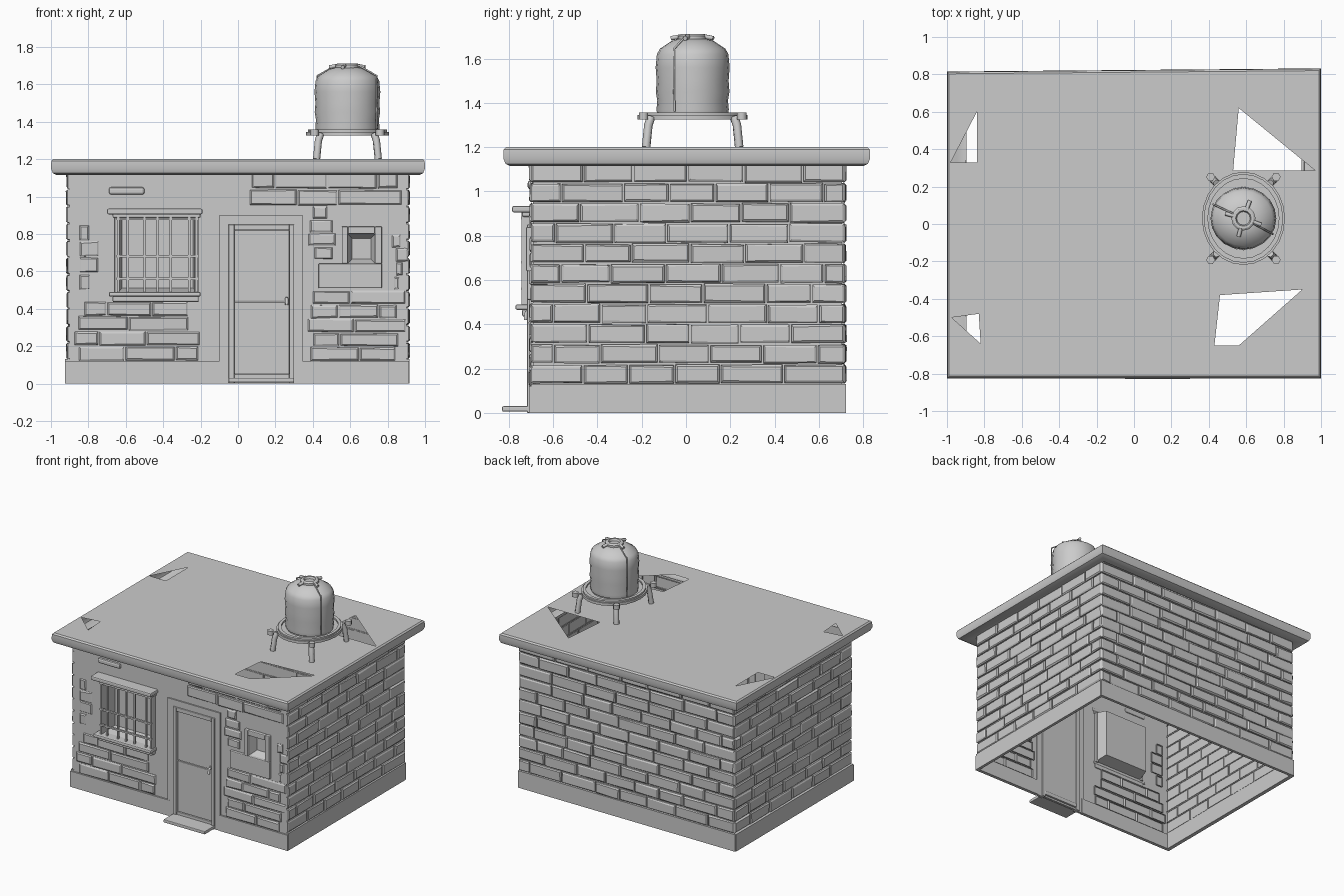
import bpy, bmesh, random
from math import sin, cos, pi, radians
from mathutils import Vector

if "Cube" in bpy.data.objects:
    bpy.data.objects.remove(bpy.data.objects["Cube"])

random.seed(4)
WX, WY0, WY1, TOP = 0.90, -0.69, 0.705, 1.14   # wall sheet planes
BX, BY = 0.585, 0.03                           # tank centre


def finish(name, bm, smooth=None, recalc=True):
    if recalc:
        bmesh.ops.recalc_face_normals(bm, faces=bm.faces)
    me = bpy.data.meshes.new(name)
    bm.to_mesh(me)
    bm.free()
    ob = bpy.data.objects.new(name, me)
    bpy.context.collection.objects.link(ob)
    if smooth:
        bpy.ops.object.select_all(action='DESELECT')
        ob.select_set(True)
        bpy.context.view_layer.objects.active = ob
        bpy.ops.object.shade_smooth_by_angle(angle=radians(smooth))
    return ob


def boxes(name, spans, bevel=0.0):
    """Each span is (x0, x1, y0, y1, z0, z1)."""
    bm = bmesh.new()
    for x0, x1, y0, y1, z0, z1 in spans:
        vs = bmesh.ops.create_cube(bm, size=1)['verts']
        for v in vs:
            v.co = Vector(((x0 + x1) / 2 + v.co.x * (x1 - x0),
                           (y0 + y1) / 2 + v.co.y * (y1 - y0),
                           (z0 + z1) / 2 + v.co.z * (z1 - z0)))
    ob = finish(name, bm)
    if bevel:
        m = ob.modifiers.new("soft_edges", 'BEVEL')
        m.width, m.segments = bevel, 2
    return ob


def rect(x0, x1, z0, z1):
    return [(x0, z0), (x1, z0), (x1, z1), (x0, z1)]


def sheet(name, loops, place):
    """Flat sheet: first loop is the outline, the others are holes."""
    bm = bmesh.new()
    for loop in loops:
        vs = [bm.verts.new(place(u, v, 0)) for u, v in loop]
        for a, b in zip(vs, vs[1:] + vs[:1]):
            bm.edges.new((a, b))
    bmesh.ops.triangle_fill(bm, use_beauty=True, edges=bm.edges[:])
    return finish(name, bm)


def loft(name, rings, cap=False, closed=False, smooth=None):
    bm = bmesh.new()
    rs = [[bm.verts.new(p) for p in r] for r in rings]
    for a, b in zip(rs, rs[1:] + (rs[:1] if closed else [])):
        for i in range(len(a)):
            j = (i + 1) % len(a)
            bm.faces.new((a[i], a[j], b[j], b[i]))
    if cap:
        bm.faces.new(rs[-1])
    return finish(name, bm, smooth)


def lathe(name, profile, n=20, sy=1.0, smooth=35, **kw):
    return loft(name, [[(BX + r * cos(2 * pi * i / n), BY + sy * r * sin(2 * pi * i / n), z)
                        for i in range(n)] for r, z in profile], smooth=smooth, **kw)


def tube(name, pts, r):
    cu = bpy.data.curves.new(name, 'CURVE')
    cu.dimensions, cu.bevel_depth, cu.bevel_resolution, cu.use_fill_caps = '3D', r, 1, True
    sp = cu.splines.new('POLY')
    sp.points.add(len(pts) - 1)
    for p, co in zip(sp.points, pts):
        p.co = (*co, 1)
    ob = bpy.data.objects.new(name, cu)
    bpy.context.collection.objects.link(ob)
    return ob


def bricks(name, place, patches, depth, course=0.09, ragged=0.0):
    """Worn, uneven bricks laid in running bond over rectangular patches."""
    bm = bmesh.new()
    rnd = random.uniform
    for u0, u1, z0, z1 in patches:
        rows = max(1, round((z1 - z0) / course))
        h = (z1 - z0) / rows
        for k in range(rows):
            u = u0 + rnd(0, ragged)
            end = u1 - rnd(0, ragged)
            length = rnd(0.10, 0.16) if k % 2 else rnd(0.2, 0.27)
            while u < end - 0.02:
                e = u + length
                if end - e < 0.07:
                    e = end
                a, b = u + 0.004, e - 0.004
                c, d = z0 + k * h + rnd(0.002, 0.007), z0 + (k + 1) * h - rnd(0.002, 0.007)
                dd = depth * rnd(0.75, 1.1)
                back = [bm.verts.new(place(x, z, -0.004)) for x, z in rect(a, b, c, d)]
                mid = [bm.verts.new(place(x, z + rnd(-.003, .003), dd * 0.6))
                       for x, z in rect(a, b, c, d)]
                s = 0.008
                front = [bm.verts.new(place(x, z + rnd(-.003, .003), dd * rnd(0.85, 1.1)))
                         for x, z in rect(a + s, b - s, c + s, d - s)]
                for p, q in ((back, mid), (mid, front)):
                    for i in range(4):
                        bm.faces.new((p[i], p[i - 3], q[i - 3], q[i]))
                bm.faces.new(front)
                u, length = e, rnd(0.2, 0.29)
    return finish(name, bm)


# wall coordinate systems: (along, up, outward)
def front(u, z, d): return (u, WY0 - d, z)
def back(u, z, d): return (u, WY1 + d, z)
def right(u, z, d): return (WX + d, u, z)
def left(u, z, d): return (-WX - d, u, z)
def flat(u, v, d): return (u, v, 1.2 + d)


# walls: thin sheets, open underneath, with bricks on them
sheet("front_wall", [rect(-WX, WX, 0, TOP), rect(-.64, -.22, .49, .90),
                     rect(-.04, .29, .03, .84), rect(.585, .735, .64, .80)],
      lambda u, z, d: (u, WY0 - 0.008, z))
for nm, pl, a, b in (("back", back, -WX, WX), ("right", right, WY0, WY1), ("left", left, WY0, WY1)):
    sheet(nm + "_wall", [rect(a, b, 0, TOP)], pl)
    bricks(nm + "_bricks", pl, [(a - .014, b + .014, .13, TOP - .01)], 0.018)
bricks("front_bricks", front,
       [(-.88, -.2, .12, .44), (-.915, -.74, .5, .85), (.36, .91, .12, .5),
        (.80, .915, .5, .95), (.05, .91, .95, TOP - .01), (.37, .53, .66, .95)], 0.018, 0.08, 0.07)
boxes("plaster_patch", [(-.69, -.5, -.715, -.69, 1.01, 1.05)], 0.012)

# base course round the foot of the walls
boxes("base_course", [(-.925, -.08, -.71, -.685, 0, .12), (.34, .915, -.71, -.685, 0, .12),
                      (-.92, .915, .70, .722, 0, .13), (.895, .917, -.70, .715, 0, .13),
                      (-.925, -.895, -.70, .715, 0, .13)])

# roof: top sheet with broken corners, and a rounded rim
def outline(ix, iy): return [(-1 + ix, -.825 + iy), (1 - ix, -.825 + iy), (1 - ix, .832 - iy), (-1 + ix, .815 - iy)]
sheet("roof_top", [outline(.012, .012),
                   [(.53, .285), (.97, .285), (.56, .62)],
                   [(.43, -.65), (.56, -.65), (.90, -.35), (.46, -.38)],
                   [(-.98, .33), (-.84, .33), (-.84, .60)],
                   [(-.975, -.50), (-.82, -.64), (-.83, -.48)]], flat)
loft("roof_rim", [[(x, y, z) for x, y in outline(i, i)]
                  for i, z in ((.012, 1.2), (.002, 1.19), (0, 1.15), (.01, 1.125), (.03, 1.115), (.10, 1.125))],
     smooth=40)

# barred window with hood, sill and recess
def recess(name, x0, x1, z0, z1, depth, s):
    loft(name, [[(x, y, z) for x, z in rect(x0 + i, x1 - i, z0 + i, z1 - i)]
                for y, i in ((-.70, 0), (-.70 + depth, s))], cap=True)


recess("window_recess", -.64, -.22, .49, .90, .10, .02)
boxes("window_hood", [(-.70, -.19, -.785, -.69, .905, .935), (-.67, -.2, -.74, -.69, .885, .91)], 0.008)
boxes("window_sill", [(-.69, -.20, -.77, -.69, .465, .49), (-.67, -.21, -.74, -.69, .435, .47)], 0.008)
boxes("window_frame", [(-.66, -.635, -.73, -.68, .48, .90), (-.235, -.21, -.73, -.68, .48, .90)], 0.005)
boxes("window_bars", [(x - .006, x + .006, -.742, -.728, .48, .91)
                      for x in (-.64, -.59, -.50, -.43, -.36, -.26, -.22)]
      + [(-.65, -.21, -.745, -.73, z - .006, z + .006) for z in (.56, .68, .88)])

# small window with splayed recess and plaster surround
recess("vent_recess", .585, .735, .64, .80, .06, .025)
boxes("vent_frame", [(.555, .588, -.722, -.69, .64, .84), (.732, .77, -.722, -.69, .64, .84),
                     (.588, .732, -.722, -.69, .80, .84), (.43, .77, -.718, -.69, .51, .642)], 0.006)

# door, frame, handle and step
boxes("door_leaf", [(-.02, .275, -.70, -.68, .05, .435), (-.02, .275, -.70, -.68, .443, .82),
                    (-.02, .275, -.692, -.68, .42, .46)], 0.004)
boxes("door_frame", [(-.05, -.02, -.718, -.675, .0, .85), (.275, .30, -.718, -.675, .0, .85),
                     (-.02, .275, -.718, -.675, .82, .85), (-.02, .275, -.71, -.675, .02, .05)], 0.004)
boxes("door_surround", [(-.10, -.05, -.708, -.69, 0, .90), (.30, .345, -.708, -.69, 0, .90),
                        (-.05, .30, -.708, -.69, .85, .90)])
boxes("door_step", [(-.05, .30, -.83, -.69, .006, .03)], 0.005)
tube("door_handle", [(.26, -.695, .455), (.26, -.722, .455), (.26, -.725, .42)], .009)
boxes("door_lock", [(.25, .27, -.706, -.695, .41, .47)])

# water tank with lid
lathe("tank_body", [(.168, 1.345), (.172, 1.37), (.168, 1.41), (.175, 1.45), (.171, 1.50), (.176, 1.56),
                    (.170, 1.62), (.155, 1.645), (.10, 1.68), (.06, 1.69)], sy=.95, cap=True)
lathe("tank_lid", [(.065, 1.68), (.065, 1.703), (.055, 1.71), (.042, 1.71), (.036, 1.695)], n=12, cap=True)
for k, a in enumerate((70, 165, 255, 340)):
    c, s = cos(radians(a)), sin(radians(a))
    tube("lid_lug_%d" % k, [(BX + .055 * c, BY + .055 * s, 1.70), (BX + .10 * c, BY + .10 * s, 1.692)], .011)
for k, a in enumerate((155, 332)):
    c, s = cos(radians(a)), sin(radians(a))
    tube("tank_strap_%d" % k, [(BX + r * c, BY + r * s, z) for r, z in
                               ((.06, 1.705), (.178, 1.645), (.178, 1.5), (.176, 1.36))], .005)

# stand: oval platform, raised ring, four legs with bolts
lathe("stand_platform", [(.15, 1.325), (.222, 1.325), (.222, 1.345), (.15, 1.345)], n=24, sy=1.12, closed=True)
lathe("stand_ring", [(.19, 1.335), (.212, 1.335), (.212, 1.357), (.19, 1.357)], n=24, sy=1.12, closed=True)
lathe("tank_floor", [(.16, 1.335), (.155, 1.335)], sy=1.1, cap=True)
for sx in (-1, 1):
    for sy in (-1, 1):
        tag = ("left" if sx < 0 else "right") + ("_front" if sy < 0 else "_back")
        x, y = BX + sx * .155, BY + sy * .20
        tube("leg_" + tag, [(x + sx * .01, y + sy * .01, 1.20), (x, y, 1.30), (x - sx * .012, y - sy * .012, 1.335)], .020)
        tube("bolt_" + tag, [(x + sx * .02, y + sy * .022, 1.325), (x + sx * .02, y + sy * .022, 1.357)], .024)
